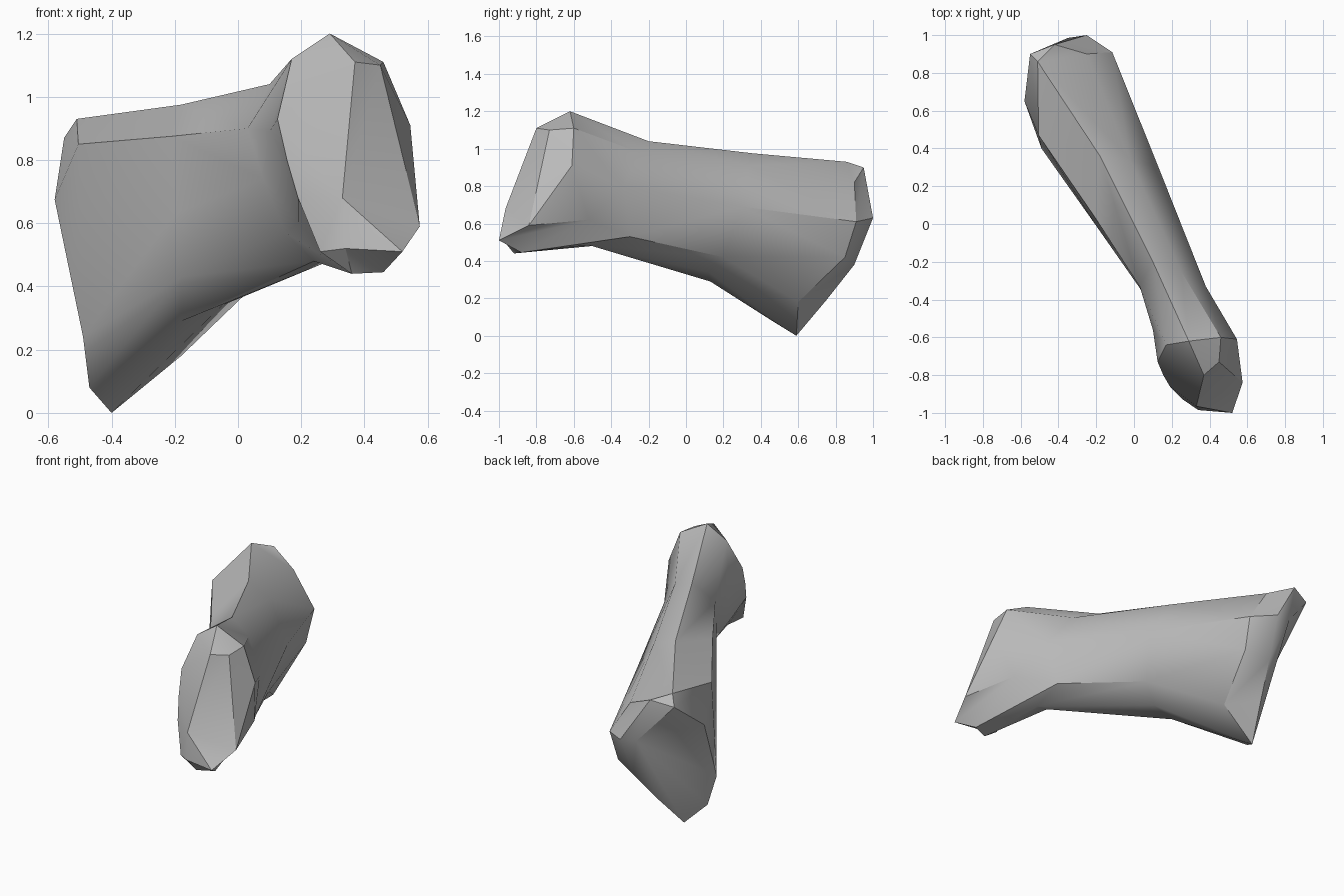
import bpy
import bmesh
import math
from mathutils import Vector

cube = bpy.data.objects.get("Cube")
if cube:
    bpy.data.objects.remove(cube, do_unlink=True)


def make_material(name, color):
    material = bpy.data.materials.new(name)
    material.use_nodes = True
    material.diffuse_color = color
    material.node_tree.nodes["Principled BSDF"].inputs["Base Color"].default_value = color
    return material


def section(top, right_upper, right, right_lower, bottom, left_lower, left, flank, left_upper):
    """One nine-sided cross-section, running round the shaft from its crest."""
    corners = (top, right_upper, right, right_lower, bottom, left_lower, left, flank, left_upper)
    return [Vector(corner) for corner in corners]


def centre(points):
    return sum(points, Vector()) / len(points)


def skin_quad(bm, a, b, c, d, middle):
    """Split a warped quad along the diagonal that bulges outward most."""
    first = ((a.co + c.co) / 2 - middle).length
    second = ((b.co + d.co) / 2 - middle).length
    if first >= second:
        triangles = ((a, b, c), (a, c, d))
    else:
        triangles = ((a, b, d), (b, c, d))
    for triangle in triangles:
        bm.faces.new(triangle)


def cap(bm, ring, peak):
    """Close an end with facets that meet at its peak."""
    hub = bm.verts.new(peak)
    for near, far in zip(ring, ring[1:] + ring[:1]):
        bm.faces.new((hub, near, far))


def loft(name, sections, front_peak, back_peak, material):
    bm = bmesh.new()
    rings = [[bm.verts.new(point) for point in points] for points in sections]
    for ring, following in zip(rings, rings[1:]):
        middle = centre([vert.co for vert in ring + following])
        for i in range(len(ring)):
            j = (i + 1) % len(ring)
            skin_quad(bm, ring[i], ring[j], following[j], following[i], middle)
    cap(bm, rings[0], front_peak)
    cap(bm, rings[-1], back_peak)
    # Merge the corners shared by the end face and its rim
    bmesh.ops.remove_doubles(bm, verts=bm.verts[:], dist=0.001)
    bmesh.ops.recalc_face_normals(bm, faces=bm.faces[:])
    mesh = bpy.data.meshes.new(name)
    bm.to_mesh(mesh)
    bm.free()
    mesh.materials.append(material)
    obj = bpy.data.objects.new(name, mesh)
    bpy.context.collection.objects.link(obj)
    bpy.ops.object.select_all(action="DESELECT")
    obj.select_set(True)
    bpy.context.view_layer.objects.active = obj
    bpy.ops.object.shade_smooth_by_angle(angle=math.radians(35))
    return obj


# Knob: chiselled front face and the rim behind it
knob_face = section((.37, -.8, 1.11), (.45, -.73, 1.1), (.575, -.84, .59), (.52, -1, .51),
                    (.34, -.985, .52), (.26, -.93, .51), (.19, -.86, .68),
                    (.155, -.8, .8), (.125, -.73, .93))
knob_rim = section((.29, -.62, 1.2), (.46, -.6, 1.11), (.545, -.61, .91), (.475, -.52, .62),
                   (.46, -.88, .445), (.36, -.92, .44), (.19, -.7, .6),
                   (.1, -.56, .89), (.17, -.64, 1.12))

# Shaft: narrow neck and deepening waist
neck = section((.1, -.2, 1.04), (.25, -.25, .98), (.38, -.33, .8), (.33, -.3, .53),
               (.3, -.52, .485), (.24, -.5, .48), (.15, -.5, .57),
               (.08, -.41, .74), (.03, -.33, .9))
waist = section((-.18, .36, .975), (-.02, .34, .91), (.13, .3, .69), (.07, .2, .42),
                (-.05, .12, .34), (-.18, .13, .29), (-.18, -.02, .43),
                (-.2, -.01, .63), (-.21, .04, .875))

# Flared end: rim, then the bevel leading to the broad end face
flare_rim = section((-.51, .86, .93), (-.25, .9, .82), (-.115, .91, .61), (-.13, .85, .42),
                    (-.18, .6, .18), (-.4, .59, 0), (-.47, .46, .08),
                    (-.49, .4, .24), (-.505, .47, .85))
end_face = section((-.55, .9, .87), (-.42, .95, .9), (-.25, 1, .63), (-.27, .9, .38),
                   (-.33, .75, .19), *flare_rim[5:8], (-.58, .65, .675))

stone_grey = make_material("stone_grey", (.5, .5, .5, 1))
loft("faceted_shaft", [knob_face, knob_rim, neck, waist, flare_rim, end_face],
     (.33, -.965, .68), (-.35, .985, .64), stone_grey)
